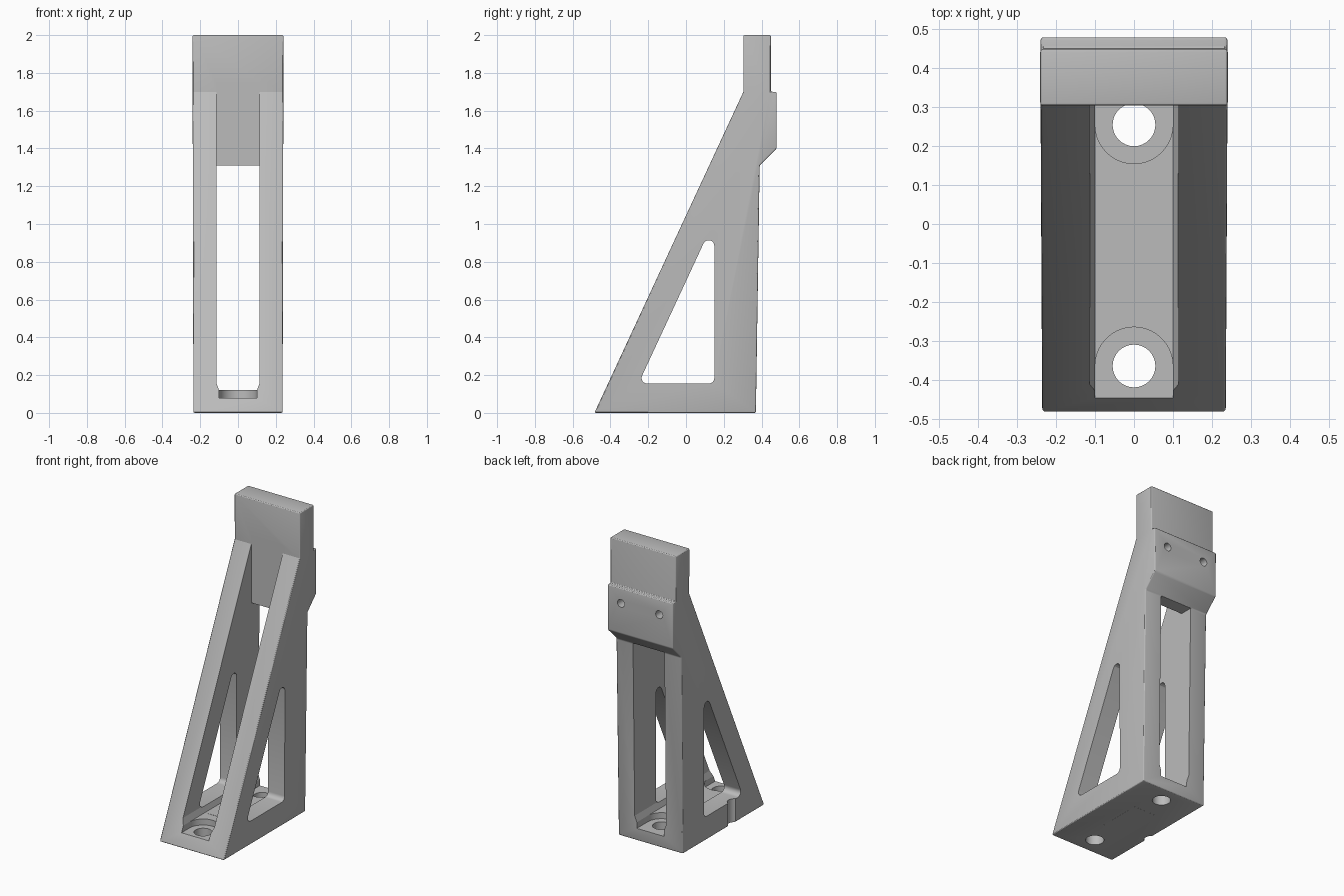
import bpy, math
from mathutils import Vector

if "Cube" in bpy.data.objects:
    bpy.data.objects.remove(bpy.data.objects["Cube"], do_unlink=True)

grey = bpy.data.materials.new("mid_grey")
grey.use_nodes = True
colour = (0.5, 0.5, 0.5, 1)
grey.diffuse_color = colour
grey.node_tree.nodes["Principled BSDF"].inputs["Base Color"].default_value = colour


def prism(name, outline, axis, low, high):
    """Extrude a 2D outline along an axis; x takes (y, z), y takes (x, z), z takes (x, y)."""
    def place(a, b, d):
        return {"x": (d, a, b), "y": (a, d, b), "z": (a, b, d)}[axis]
    n = len(outline)
    verts = [place(a, b, d) for d in (low, high) for a, b in outline]
    faces = [list(range(n))[::-1], list(range(n, 2 * n))]
    faces += [[i, (i + 1) % n, (i + 1) % n + n, i + n] for i in range(n)]
    mesh = bpy.data.meshes.new(name)
    mesh.from_pydata(verts, [], faces)
    mesh.materials.append(grey)
    obj = bpy.data.objects.new(name, mesh)
    bpy.context.collection.objects.link(obj)
    # Make the face directions consistent
    bpy.context.view_layer.objects.active = obj
    bpy.ops.object.mode_set(mode="EDIT")
    bpy.ops.mesh.select_all(action="SELECT")
    bpy.ops.mesh.normals_make_consistent(inside=False)
    bpy.ops.object.mode_set(mode="OBJECT")
    return obj


def arc(cx, cy, r, start, end, steps):
    span = math.radians(end - start) / steps
    return [(cx + r * math.cos(math.radians(start) + i * span),
             cy + r * math.sin(math.radians(start) + i * span)) for i in range(steps + 1)]


def circle(cx, cy, r):
    return arc(cx, cy, r, 0, 360, 32)[:-1]


def rounded(points, r, steps=6):
    """Round every corner of a counter-clockwise convex outline."""
    result = []
    for i, p in enumerate(points):
        p = Vector(p)
        a = (Vector(points[i - 1]) - p).normalized()
        b = (Vector(points[(i + 1) % len(points)]) - p).normalized()
        half = a.angle(b) / 2
        c = p + (a + b).normalized() * r / math.sin(half)
        start = math.degrees(math.atan2(a.x, -a.y)) + 180
        foot = p + a * r / math.tan(half) - c
        start = math.degrees(math.atan2(foot.y, foot.x))
        result += arc(c.x, c.y, r, start, start + 180 - math.degrees(2 * half), steps)
    return result


# Bracket body from its side profile, with a slight draft and softened edges
bracket = prism("bracket_body", [(-0.485, 0), (0.37, 0), (0.39, 1.31), (0.48, 1.4), (0.48, 1.7),
                                 (0.45, 1.7), (0.45, 2), (0.304, 2), (0.304, 1.7)], "x", -1, 1)
for v in bracket.data.vertices:
    v.co.x *= 0.236 + 0.0025 * v.co.z
bevel = bracket.modifiers.new("soft_edges", "BEVEL")
bevel.width, bevel.segments = 0.008, 3
bevel.limit_method, bevel.angle_limit = "ANGLE", math.radians(30)

cutters = [
    # Central slot between the side rails, chamfered at its floor
    prism("slot_cutter", [(-0.1, 0.12), (0.1, 0.12), (0.115, 0.16), (0.115, 1.31),
                          (-0.115, 1.31), (-0.115, 0.16)], "y", -1, 1),
    # Slot continues upward in front of the back plate
    prism("upper_slot_cutter", [(-1, 1.2), (0.306, 1.2), (0.306, 1.75), (-1, 1.75)],
          "x", -0.115, 0.115),
    # Triangular side windows
    prism("window_cutter", rounded([(-0.252, 0.155), (0.15, 0.155), (0.15, 1.02)], 0.03),
          "x", -1, 1),
    # Cable groove on the right side of the base
    prism("groove_cutter", circle(-0.257, -0.142, 0.045), "z", -0.1, 0.2),
]

# Counterbores running out to the ends, and bolt holes in the base
for end, y, turn in (("front", -0.365, 0), ("back", 0.255, 180)):
    reach = y - 0.4 if turn == 0 else y + 0.4
    pad = arc(0, y, 0.1, turn, turn + 180, 20)
    pad += [(pad[-1][0], reach), (pad[0][0], reach)]
    cutters.append(prism(end + "_counterbore_cutter", pad, "z", 0.08, 0.14))
    cutters.append(prism(end + "_bolt_cutter", circle(0, y, 0.055), "z", -0.1, 0.2))

# Blind screw holes in the back block
for side, x in (("left", 0.14), ("right", -0.14)):
    cutters.append(prism(side + "_screw_cutter", circle(x, 1.6, 0.026), "y", 0.38, 0.6))

for cutter in cutters:
    cut = bracket.modifiers.new(cutter.name, "BOOLEAN")
    cut.operation, cut.solver, cut.object = "DIFFERENCE", "EXACT", cutter
    cutter.hide_render = True

# Apply the shaping and remove the cutters
bpy.ops.object.select_all(action="DESELECT")
bracket.select_set(True)
bpy.context.view_layer.objects.active = bracket
for name in [m.name for m in bracket.modifiers]:
    bpy.ops.object.modifier_apply(modifier=name)
for cutter in cutters:
    bpy.data.objects.remove(cutter, do_unlink=True)
bpy.ops.object.shade_smooth_by_angle(angle=math.radians(20))

# Thin inlaid plates on the base floor and underside
plate = [(-0.075, -0.205), (0.075, -0.205), (0.075, 0.095), (-0.075, 0.095)]
prism("floor_plate", plate, "z", 0.117, 0.121)
prism("underside_plate", plate, "z", 0.0, 0.004).location.z = -0.0005
